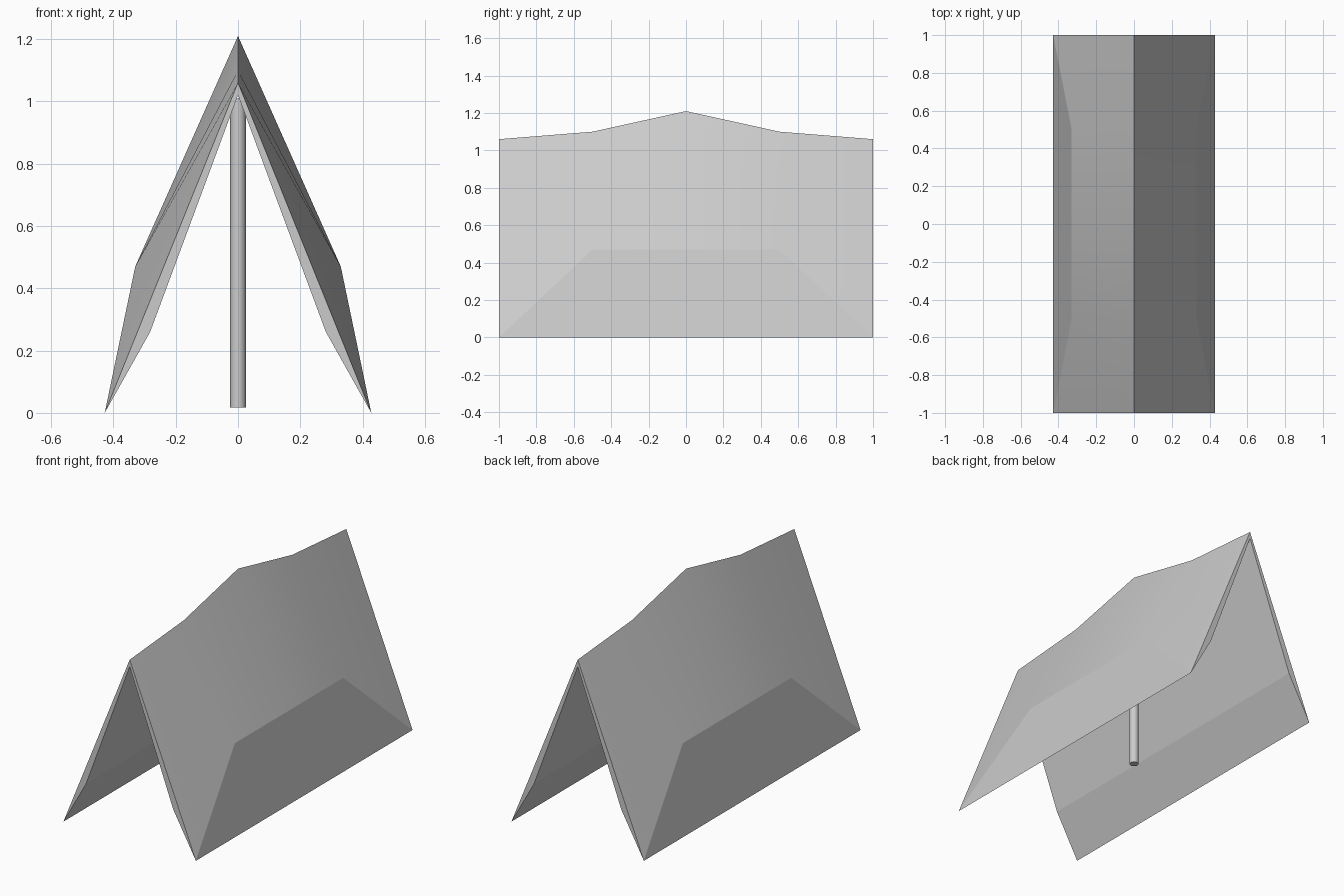
import bpy, bmesh

if "Cube" in bpy.data.objects:
    bpy.data.objects.remove(bpy.data.objects["Cube"])

# Tent canvas: right half built, then mirrored across x
bm = bmesh.new()
ridge = [bm.verts.new((0, y, z)) for y, z in
         ((-1, 1.06), (-0.5, 1.10), (0, 1.21), (0.5, 1.10), (1, 1.06))]
hem = [bm.verts.new((0.428, y, 0)) for y in (-1, 1)]
crease = [bm.verts.new((0.33, y, 0.47)) for y in (-0.5, 0, 0.5)]
in_ridge = [bm.verts.new((0, y, 1.02)) for y in (-1, 1)]
in_fold = [bm.verts.new((0.282, y, 0.26)) for y in (-1, 1)]

# Outer slope, smoothly shaded along its length
upper = [hem[0], *crease, hem[1]]
for i in range(4):
    bm.faces.new((ridge[i], upper[i], upper[i + 1], ridge[i + 1])).smooth = True

# Lower outer panel, lining and end rims
bm.faces.new((*crease, hem[1], hem[0]))
bm.faces.new((hem[0], hem[1], in_fold[1], in_fold[0]))
bm.faces.new((in_fold[0], in_fold[1], in_ridge[1], in_ridge[0]))
for e, r in ((0, 0), (1, 4)):
    bm.faces.new((ridge[r], hem[e], in_fold[e], in_ridge[e]))

bmesh.ops.mirror(bm, geom=bm.verts[:] + bm.edges[:] + bm.faces[:],
                 axis='X', merge_dist=0.0005)
bmesh.ops.remove_doubles(bm, verts=bm.verts[:], dist=0.0005)
bmesh.ops.recalc_face_normals(bm, faces=bm.faces[:])

# Ridge stays a hard edge
for e in bm.edges:
    if all(abs(v.co.x) < 0.001 for v in e.verts):
        e.smooth = False

mesh = bpy.data.meshes.new("tent_canvas")
bm.to_mesh(mesh)
bm.free()
bpy.context.collection.objects.link(bpy.data.objects.new("tent_canvas", mesh))

# Centre pole
BOTTOM, TOP = 0.018, 1.01
bpy.ops.mesh.primitive_cylinder_add(vertices=32, radius=0.025, depth=TOP - BOTTOM,
                                    location=(0, 0, (TOP + BOTTOM) / 2))
bpy.context.object.name = "centre_pole"
bpy.ops.object.shade_smooth_by_angle()
